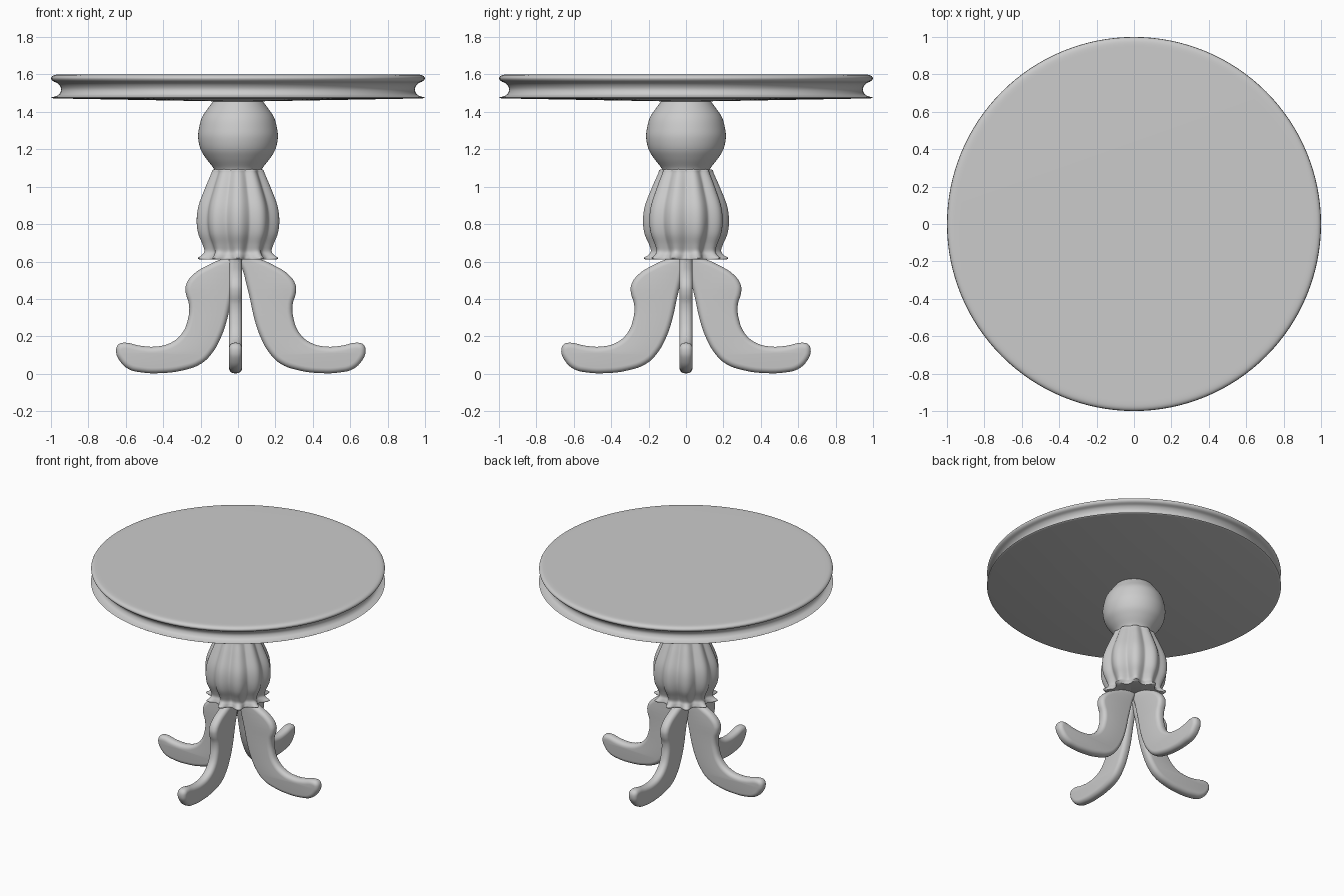
import bpy, bmesh, math

if "Cube" in bpy.data.objects:
    bpy.data.objects.remove(bpy.data.objects["Cube"])

wood = bpy.data.materials.new("plain grey")
wood.diffuse_color = (0.6, 0.6, 0.6, 1)
wood.use_nodes = True
wood.node_tree.nodes["Principled BSDF"].inputs["Base Color"].default_value = wood.diffuse_color


def smooth_profile(pts, steps=5):
    """Catmull-Rom through tuples of any size."""
    out = []
    for i in range(len(pts) - 1):
        a, b, c, d = pts[max(i - 1, 0)], pts[i], pts[i + 1], pts[min(i + 2, len(pts) - 1)]
        for s in range(steps):
            t = s / steps
            out.append(tuple(0.5 * (2 * q + (r - p) * t + (2 * p - 5 * q + 4 * r - w) * t * t
                                    + (3 * q - p - 3 * r + w) * t ** 3)
                             for p, q, r, w in zip(a, b, c, d)))
    out.append(tuple(pts[-1]))
    return out


def finish(ob, angle):
    ob.data.materials.clear()
    ob.data.materials.append(wood)
    bpy.ops.object.select_all(action='DESELECT')
    ob.select_set(True)
    bpy.context.view_layer.objects.active = ob
    bpy.ops.object.shade_smooth_by_angle(angle=math.radians(angle))


def lathe(name, rows, radius, segs, angle=40):
    """Stack of closed rings, capped both ends; radius(row, angle) gives the shape."""
    bm = bmesh.new()
    rings = []
    for row in rows:
        ring = []
        for k in range(segs):
            a = 2 * math.pi * k / segs
            r = radius(row, a)
            ring.append(bm.verts.new((r * math.cos(a), r * math.sin(a), row[-1])))
        rings.append(ring)
    for lo, hi in zip(rings, rings[1:]):
        for k in range(segs):
            j = (k + 1) % segs
            bm.faces.new((lo[k], lo[j], hi[j], hi[k]))
    bm.faces.new(rings[0])
    bm.faces.new(rings[-1])
    bmesh.ops.recalc_face_normals(bm, faces=bm.faces)
    me = bpy.data.meshes.new(name)
    bm.to_mesh(me)
    bm.free()
    ob = bpy.data.objects.new(name, me)
    bpy.context.collection.objects.link(ob)
    finish(ob, angle)
    return ob


def plain(row, a):
    return row[0]


# Round top with a coved rim
rim = smooth_profile([(0.985, 1.472), (1.0, 1.477), (0.98, 1.482), (0.957, 1.493), (0.946, 1.515),
                      (0.95, 1.535), (0.965, 1.553), (0.99, 1.565), (0.999, 1.58),
                      (0.99, 1.593), (0.97, 1.599), (0.93, 1.6)], 4)
lathe("table_top", [(0.1, 1.456)] + rim, plain, 128)

# Bulb under the top
lathe("pedestal_bulb", smooth_profile([(0.125, 1.085), (0.135, 1.105), (0.17, 1.15), (0.2, 1.2),
      (0.213, 1.26), (0.209, 1.31), (0.193, 1.37), (0.16, 1.42), (0.13, 1.46)]), plain, 64)


# Fluted vase: rows are (lobe radius, groove radius, sharpness, z)
def fluted(row, a):
    w = 0.5 + 0.5 * math.cos(10 * (a - math.pi / 2))
    return row[1] + (row[0] - row[1]) * w ** row[2]


lathe("pedestal_vase", smooth_profile([
    (0.215, 0.172, 1.5, 0.61), (0.226, 0.174, 2.0, 0.619), (0.204, 0.168, 1.4, 0.633),
    (0.188, 0.16, 1, 0.655), (0.197, 0.17, 0.8, 0.69), (0.222, 0.194, 0.7, 0.75),
    (0.23, 0.204, 0.7, 0.82), (0.219, 0.195, 0.7, 0.9), (0.18, 0.16, 0.7, 1.0),
    (0.149, 0.134, 0.8, 1.07), (0.143, 0.13, 1, 1.088), (0.12, 0.115, 1, 1.095)]), fluted, 160, 50)

# Four curved legs from one side outline (distance from centre, height)
OUTLINE = [(0.0, 0.635), (0.08, 0.62), (0.18, 0.578), (0.255, 0.53), (0.293, 0.475), (0.294, 0.43),
           (0.277, 0.37), (0.283, 0.29), (0.315, 0.215), (0.375, 0.165), (0.455, 0.145),
           (0.54, 0.15), (0.625, 0.166), (0.656, 0.155), (0.667, 0.12), (0.65, 0.073),
           (0.6, 0.025), (0.53, 0.007), (0.43, 0.003), (0.31, 0.018), (0.21, 0.055),
           (0.15, 0.115), (0.108, 0.19), (0.076, 0.28), (0.047, 0.41), (0.018, 0.53)]


def leg(name, turn, cx):
    cu = bpy.data.curves.new(name, 'CURVE')
    cu.dimensions = '2D'
    cu.fill_mode = 'BOTH'
    cu.extrude = 0.006
    cu.bevel_depth = 0.029
    cu.offset = -0.029
    cu.bevel_resolution = 4
    sp = cu.splines.new('BEZIER')
    sp.bezier_points.add(len(OUTLINE) - 1)
    for p, (x, z) in zip(sp.bezier_points, OUTLINE):
        p.co = (x, z, 0)
        p.handle_left_type = p.handle_right_type = 'AUTO'
    sp.use_cyclic_u = True
    sp.resolution_u = 4
    ob = bpy.data.objects.new(name, cu)
    bpy.context.collection.objects.link(ob)
    ob.rotation_euler = (math.pi / 2, 0, turn)
    ob.location = (cx, 0, 0)
    bpy.ops.object.select_all(action='DESELECT')
    ob.select_set(True)
    bpy.context.view_layer.objects.active = ob
    bpy.ops.object.convert(target='MESH')
    ob = bpy.context.view_layer.objects.active
    bm = bmesh.new()
    bm.from_mesh(ob.data)
    bmesh.ops.remove_doubles(bm, verts=bm.verts, dist=0.0003)
    bmesh.ops.recalc_face_normals(bm, faces=bm.faces)
    bm.to_mesh(ob.data)
    bm.free()
    finish(ob, 60)


for i, (name, cx) in enumerate([("right_leg", 0.015), ("back_leg", -0.013),
                                ("left_leg", 0.015), ("front_leg", -0.013)]):
    leg(name, i * math.pi / 2, cx)
